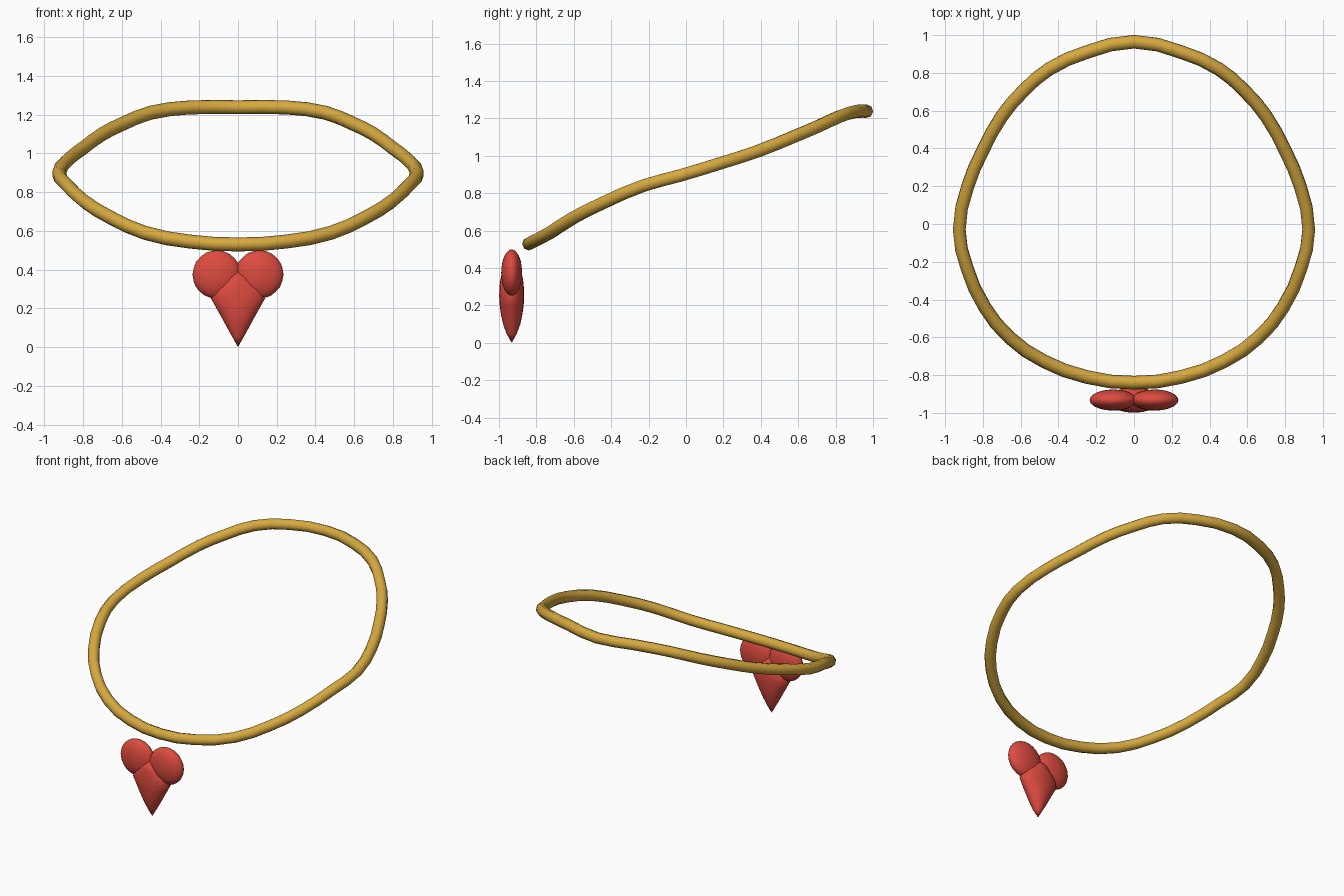
import bpy, bmesh, math

if "Cube" in bpy.data.objects:
    bpy.data.objects.remove(bpy.data.objects["Cube"])


def material(name, rgb):
    m = bpy.data.materials.new(name)
    m.diffuse_color = (*rgb, 1)
    m.use_nodes = True
    m.node_tree.nodes["Principled BSDF"].inputs["Base Color"].default_value = m.diffuse_color
    return m


gold = material("gold", (0.68, 0.40, 0.05))
red = material("red", (0.72, 0.07, 0.05))


def finish(obj, mat, angle):
    bpy.ops.object.select_all(action='DESELECT')
    bpy.context.view_layer.objects.active = obj
    obj.select_set(True)
    obj.data.materials.clear()
    obj.data.materials.append(mat)
    bpy.ops.object.shade_smooth_by_angle(angle=math.radians(angle))


# Necklace band: half a path, front to back, mirrored into a closed loop
half = [(0, -.84, .53), (.25, -.81, .545), (.48, -.725, .59), (.66, -.60, .67),
        (.79, -.44, .75), (.885, -.23, .84), (.925, -.03, .895),
        (.88, .20, .965), (.80, .39, 1.027), (.70, .57, 1.10),
        (.59, .70, 1.155), (.45, .82, 1.21), (.25, .91, 1.237), (0, .965, 1.238)]
path = half + [(-x, y, z) for x, y, z in half[-2:0:-1]]
curve = bpy.data.curves.new("necklace_band", 'CURVE')
curve.dimensions = '3D'
curve.resolution_u = 2
curve.bevel_depth = 0.036
curve.bevel_resolution = 2
spline = curve.splines.new('BEZIER')
spline.bezier_points.add(len(path) - 1)
for point, co in zip(spline.bezier_points, path):
    point.co = co
    point.handle_left_type = point.handle_right_type = 'AUTO'
spline.use_cyclic_u = True
band = bpy.data.objects.new("necklace_band", curve)
bpy.context.collection.objects.link(band)
bpy.context.view_layer.objects.active = band
band.select_set(True)
bpy.ops.object.convert(target='MESH')
finish(bpy.context.object, gold, 60)

# Two flattened lobes of the heart
HEART_Y = -0.932
for side, s in (("left", -1), ("right", 1)):
    bpy.ops.mesh.primitive_ico_sphere_add(subdivisions=3, radius=1,
                                          location=(s * .11, HEART_Y, .375))
    lobe = bpy.context.object
    lobe.name = "heart_lobe_" + side
    lobe.scale = (.125, .056, .125)
    finish(lobe, red, 60)

# Tapered heart point: elliptical rings of (height, half width, half depth)
rings = [(.05, .028, .028), (.10, .056, .046), (.15, .083, .057), (.20, .111, .064),
         (.25, .139, .067), (.30, .128, .065), (.33, .09, .062), (.36, .055, .056),
         (.385, .02, .03)]
N = 20
bm = bmesh.new()
loops = [[bm.verts.new((w * math.cos(2 * math.pi * i / N),
                        d * math.sin(2 * math.pi * i / N), z)) for i in range(N)]
         for z, w, d in rings]
tip = bm.verts.new((0, 0, 0))
cap = bm.verts.new((0, 0, .40))
for i in range(N):
    j = (i + 1) % N
    bm.faces.new((tip, loops[0][j], loops[0][i]))
    bm.faces.new((cap, loops[-1][i], loops[-1][j]))
    for a, b in zip(loops, loops[1:]):
        bm.faces.new((a[i], a[j], b[j], b[i]))
mesh = bpy.data.meshes.new("heart_point")
bm.to_mesh(mesh)
bm.free()
heart = bpy.data.objects.new("heart_point", mesh)
heart.location.y = HEART_Y
bpy.context.collection.objects.link(heart)
finish(heart, red, 60)
